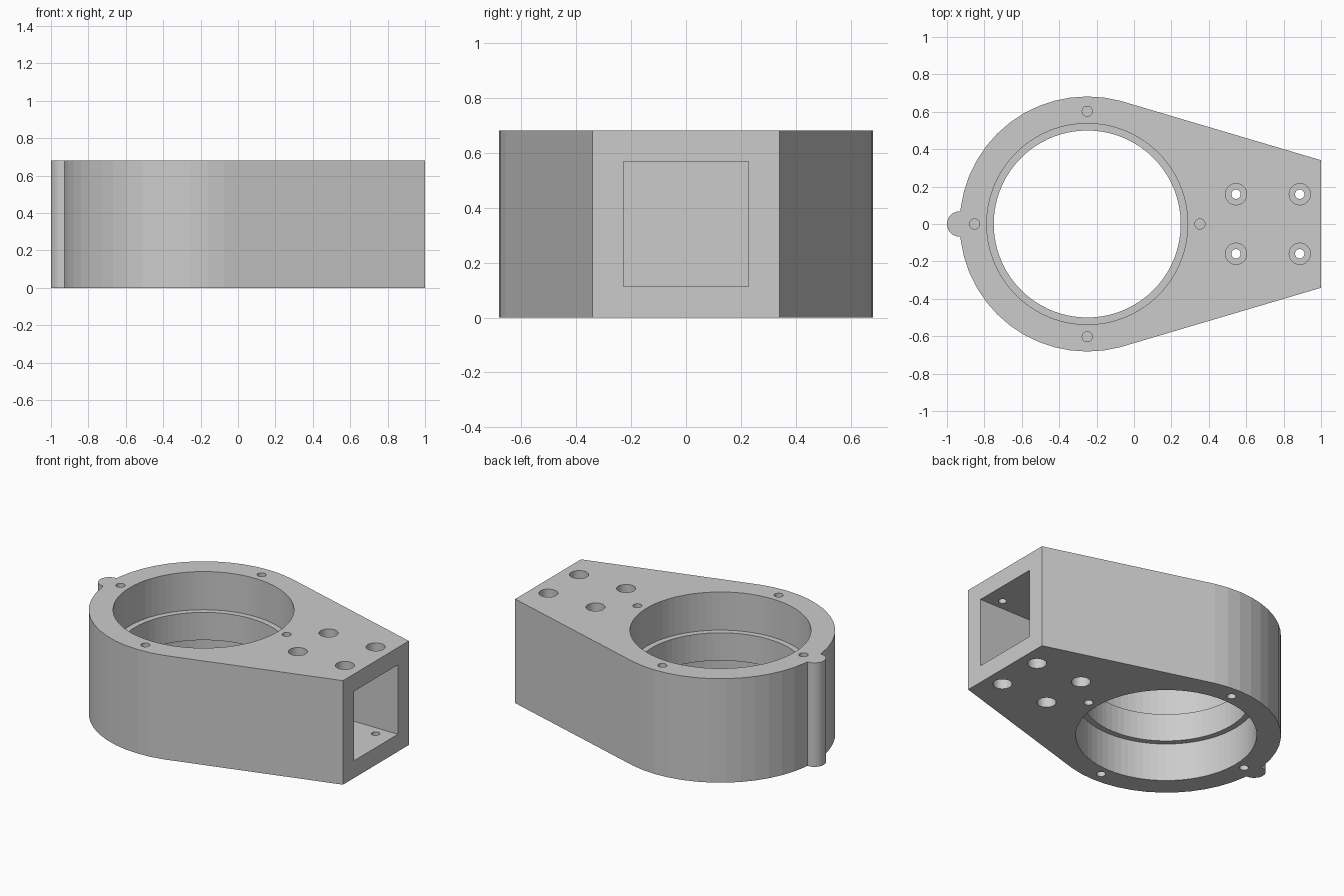
import bpy
import bmesh
from math import sin, cos, radians, degrees, asin

cube = bpy.data.objects.get("Cube")
if cube:
    bpy.data.objects.remove(cube, do_unlink=True)

U = 1 / 44            # drawing unit: the part is 88 units long
H = 30 * U            # overall height
CX = -11 * U          # bore axis
R = 30 * U            # outer radius
RIB = 3 * U           # radius of the locating rib

grey = bpy.data.materials.new("light_grey")
grey.use_nodes = True
grey.diffuse_color = (0.6, 0.6, 0.6, 1)
grey.node_tree.nodes["Principled BSDF"].inputs["Base Color"].default_value = (0.6, 0.6, 0.6, 1)


def make_object(name, bm):
    bmesh.ops.recalc_face_normals(bm, faces=bm.faces)
    mesh = bpy.data.meshes.new(name)
    bm.to_mesh(mesh)
    bm.free()
    mesh.materials.append(grey)
    obj = bpy.data.objects.new(name, mesh)
    bpy.context.collection.objects.link(obj)
    return obj


def prism(name, points, z0, z1):
    bm = bmesh.new()
    base = bm.faces.new([bm.verts.new((x, y, z0)) for x, y in points])
    side = bmesh.ops.extrude_face_region(bm, geom=[base])["geom"]
    top = [v for v in side if isinstance(v, bmesh.types.BMVert)]
    bmesh.ops.translate(bm, verts=top, vec=(0, 0, z1 - z0))
    return make_object(name, bm)


def polar(cx, r, deg):
    return cx + r * cos(radians(deg)), r * sin(radians(deg))


def circle(cx, cy, r, n):
    return [(x, y + cy) for x, y in (polar(cx, r, 360 * i / n) for i in range(n))]


# Teardrop outline: square end, tangent sides, round end and locating rib
half_step = degrees(asin(RIB / (2 * R)))
upper = [(1, 15 * U)] + [polar(CX, R, 75 + 7.5 * i) for i in range(14)]
start = 90 - half_step
sweep = 180 + 2 * half_step
rib = [polar(CX - R, RIB, start + sweep * i / 16) for i in range(17)]
lower = [(x, -y) for x, y in reversed(upper)]
body = prism("housing_body", upper + rib + lower, 0, H)


def cut(points, z0, z1):
    cutter = prism("cutter", points, z0, z1)
    cutter.hide_render = True
    mod = body.modifiers.new("cut", "BOOLEAN")
    mod.operation = "DIFFERENCE"
    mod.solver = "EXACT"
    mod.object = cutter
    bpy.context.view_layer.update()
    depsgraph = bpy.context.evaluated_depsgraph_get()
    result = bpy.data.meshes.new_from_object(body.evaluated_get(depsgraph))
    body.modifiers.clear()
    body.data = result
    bpy.data.objects.remove(cutter, do_unlink=True)


def cut_both_ends(points, depth):
    cut(points, H - depth, H + 0.1)
    cut(points, -0.1, depth)


# Main bore with a central shoulder
cut(circle(CX, 0, 22 * U, 72), -0.1, H + 0.1)
cut_both_ends(circle(CX, 0, 23.65 * U, 72), 11 * U)

# Square pocket in the flat end
w = 10 * U
cut([(19 * U, -w), (1.1, -w), (1.1, w), (19 * U, w)], 5 * U, 25 * U)

# Counterbored mounting holes
for x in (24 * U, 39 * U):
    for y in (-7 * U, 7 * U):
        cut(circle(x, y, 1.1 * U, 24), -0.1, H + 0.1)
        cut_both_ends(circle(x, y, 2.5 * U, 32), 3 * U)

# Blind screw holes around the bore
for i in range(4):
    x, y = polar(CX, 26.5 * U, 90 * i)
    cut_both_ends(circle(x, y, 1.2 * U, 20), 8 * U)

body.data.name = "housing_body"
body.data.materials.clear()
body.data.materials.append(grey)
for face in body.data.polygons:
    face.use_smooth = False
    face.material_index = 0
